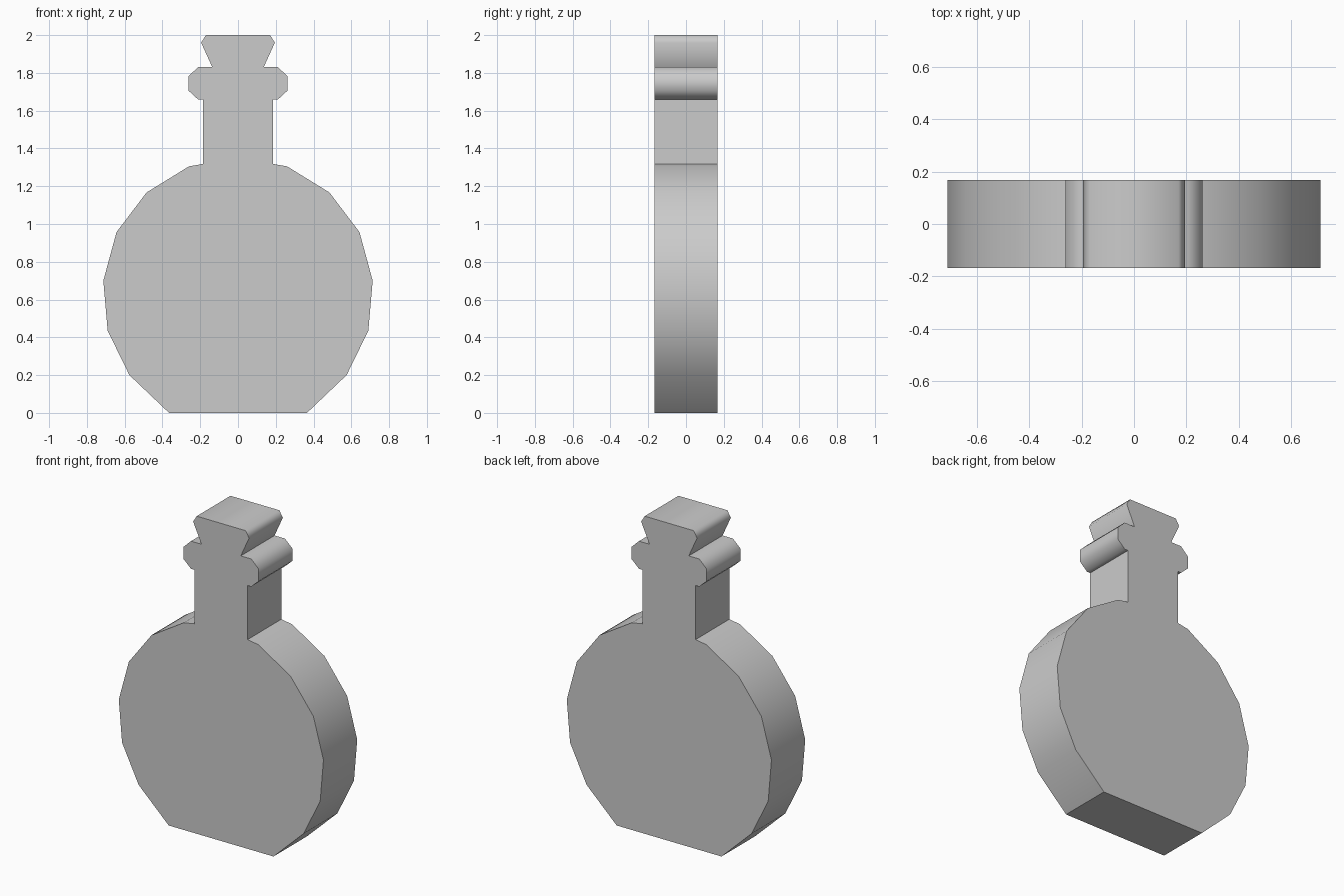
import bpy, bmesh
from mathutils import Vector

if "Cube" in bpy.data.objects:
    bpy.data.objects.remove(bpy.data.objects["Cube"])

HALF_DEPTH = 0.168

# Right half of the flask outline (x, z), bottom to top; True marks a hard crease
body = [(0.365, 0.0, True), (0.575, 0.20, False), (0.69, 0.435, False),
        (0.713, 0.70, False), (0.643, 0.957, False), (0.484, 1.167, False),
        (0.26, 1.305, False)]
neck = [(0.185, 1.318, True), (0.185, 1.658, True)]
lip = [(0.21, 1.658, False), (0.262, 1.706, False),
       (0.262, 1.782, False), (0.21, 1.832, False)]
stopper = [(0.137, 1.832, True), (0.195, 1.96, False), (0.17, 2.0, False)]

# Mirror the half outline into a closed loop
half = body + neck + lip + stopper
outline = half + [(-x, z, s) for x, z, s in reversed(half)]


def extrude_outline(name, points, half_depth):
    bm = bmesh.new()
    front = bm.faces.new([bm.verts.new((x, -half_depth, z)) for x, z, _ in points])
    ext = bmesh.ops.extrude_face_region(bm, geom=[front], use_keep_orig=True)
    moved = [g for g in ext["geom"] if isinstance(g, bmesh.types.BMVert)]
    bmesh.ops.translate(bm, verts=moved, vec=Vector((0, 2 * half_depth, 0)))
    bmesh.ops.recalc_face_normals(bm, faces=bm.faces[:])

    # Smooth rim with sharp front/back borders and marked creases
    creases = {(round(x, 3), round(z, 3)) for x, z, s in points if s}
    for f in bm.faces:
        f.smooth = len(f.verts) == 4
    for e in bm.edges:
        a, b = e.verts
        across = abs(a.co.y - b.co.y) > half_depth
        e.smooth = across and (round(a.co.x, 3), round(a.co.z, 3)) not in creases

    mesh = bpy.data.meshes.new(name)
    bm.to_mesh(mesh)
    bm.free()
    obj = bpy.data.objects.new(name, mesh)
    bpy.context.collection.objects.link(obj)
    return obj


# Flask: round body, neck, lip and stopper as one flat solid
extrude_outline("flask", outline, HALF_DEPTH)
